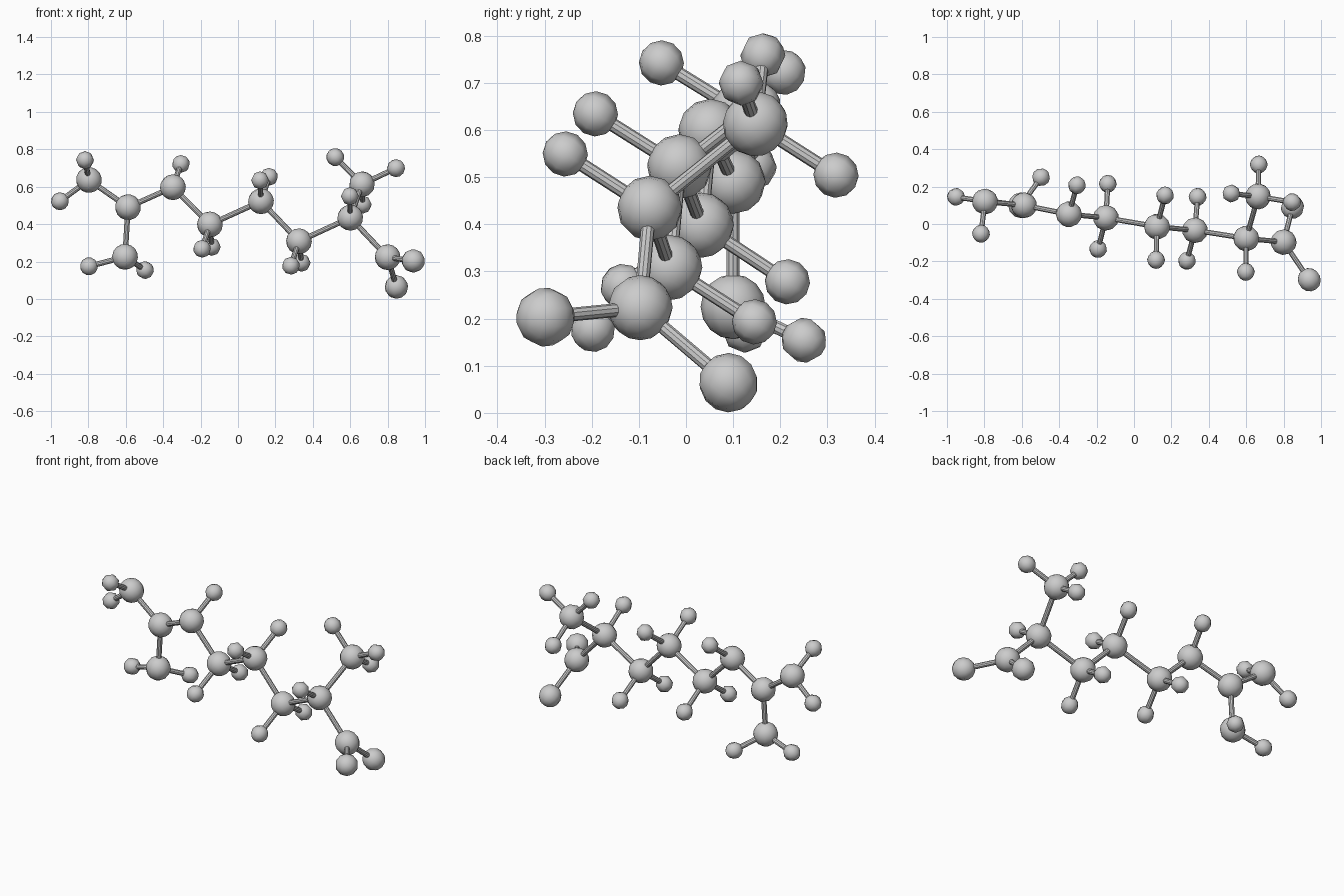
import bpy
from mathutils import Vector

if "Cube" in bpy.data.objects:
    bpy.data.objects.remove(bpy.data.objects["Cube"])

# Large chain atoms, medium end atoms and small outer atoms (x, y, z)
chain = [
    (-.797, .12, .636), (-.588, .10, .49), (-.604, .10, .225), (-.348, .052, .597),
    (-.15, .033, .398), (.123, -.014, .522), (.326, -.034, .308), (.60, -.077, .434),
    (.663, .147, .613), (.80, -.097, .223)]
chain_links = [(0, 1), (1, 2), (1, 3), (3, 4), (4, 5), (5, 6), (6, 7), (7, 8), (7, 9)]
# parent index followed by position
end_atoms = [(9, .937, -.298, .203), (9, .847, .09, .064)]
small_atoms = [
    (0, -.818, -.052, .742), (0, -.952, .145, .522),
    (2, -.497, .25, .154), (2, -.797, .125, .174),
    (3, -.305, .207, .722),
    (4, -.192, -.134, .268), (4, -.14, .215, .278),
    (5, .118, -.192, .634), (5, .166, .153, .653),
    (6, .283, -.197, .177), (6, .34, .145, .193),
    (7, .598, -.256, .549),
    (8, .52, .163, .758), (8, .845, .117, .699), (8, .667, .318, .504)]


def atom(name, pos, radius, segments, rings, axis):
    bpy.ops.mesh.primitive_uv_sphere_add(
        segments=segments, ring_count=rings, radius=radius, location=pos,
        rotation=axis.to_track_quat('Z', 'Y').to_euler())
    bpy.context.object.name = name
    bpy.ops.object.shade_smooth()


def bond(name, a, b):
    a, b = Vector(a), Vector(b)
    d = b - a
    bpy.ops.mesh.primitive_cylinder_add(
        vertices=10, radius=.0145, depth=d.length, location=(a + b) / 2,
        rotation=d.to_track_quat('Z', 'Y').to_euler())
    bpy.context.object.name = name
    bpy.ops.object.shade_smooth_by_angle()


# Main chain
for i, p in enumerate(chain):
    a, b = next(l for l in chain_links if i in l)
    atom("chain_atom", p, .069, 12, 8, Vector(chain[b]) - Vector(chain[a]))
for a, b in chain_links:
    bond("chain_bond", chain[a], chain[b])

# Outer atoms, each on one bond
for name, group, radius, seg, rings in (("end", end_atoms, .063, 10, 7),
                                        ("small", small_atoms, .048, 8, 6)):
    for parent, *pos in group:
        atom(name + "_atom", pos, radius, seg, rings, Vector(pos) - Vector(chain[parent]))
        bond(name + "_bond", chain[parent], pos)
